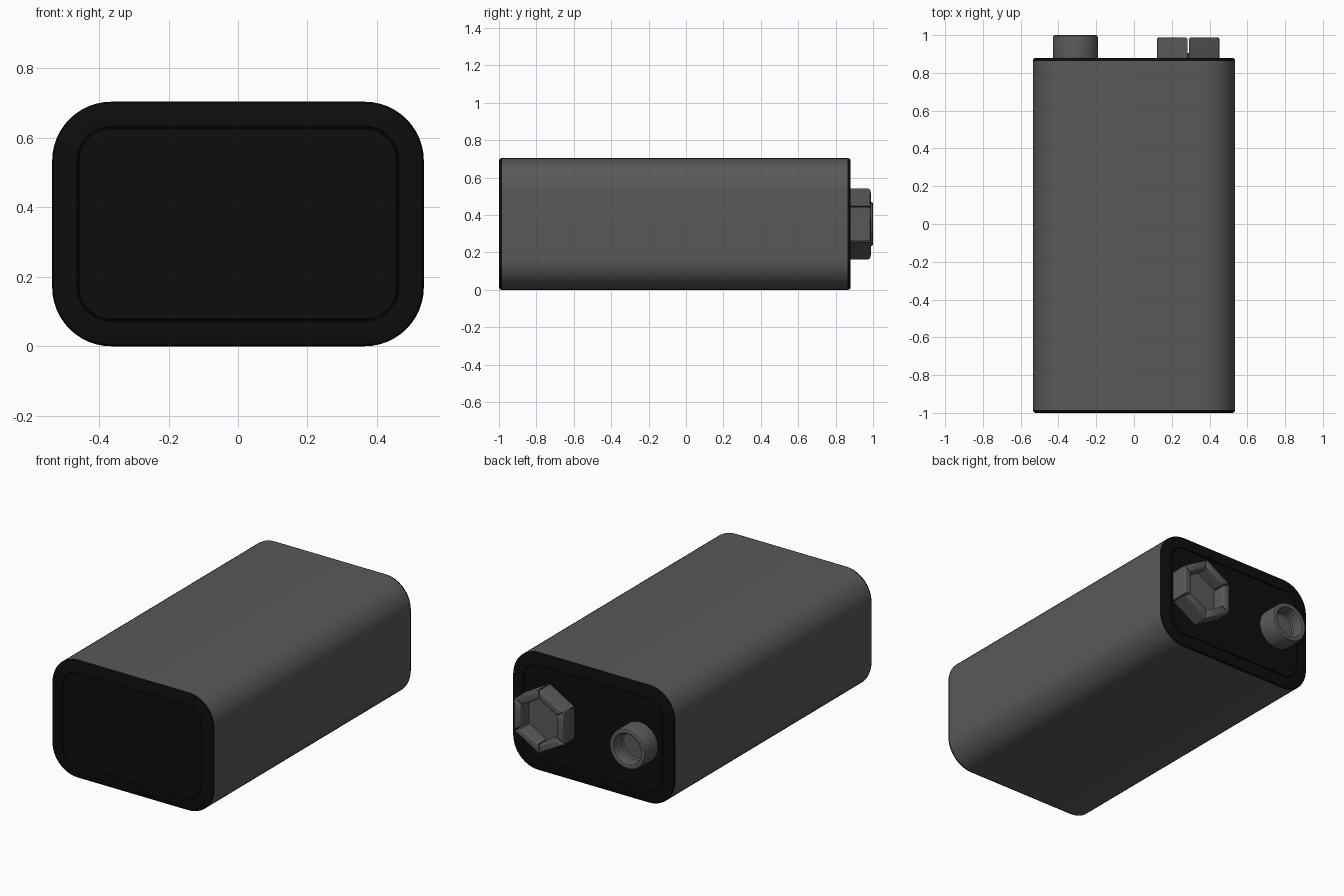
import bpy, bmesh, math
from mathutils import Vector

if "Cube" in bpy.data.objects:
    bpy.data.objects.remove(bpy.data.objects["Cube"])

MID = 0.352  # height of the body axis


def material(name, value):
    m = bpy.data.materials.new(name)
    m.diffuse_color = (value, value, value, 1)
    m.use_nodes = True
    m.node_tree.nodes["Principled BSDF"].inputs["Base Color"].default_value = m.diffuse_color
    return m


grey = material("dark grey", 0.1)
black = material("black", 0.004)


def finish(name, bm, mats, angle=35):
    bmesh.ops.recalc_face_normals(bm, faces=bm.faces)
    me = bpy.data.meshes.new(name)
    bm.to_mesh(me)
    bm.free()
    ob = bpy.data.objects.new(name, me)
    bpy.context.collection.objects.link(ob)
    for m in mats:
        me.materials.append(m)
    bpy.ops.object.select_all(action='DESELECT')
    ob.select_set(True)
    bpy.context.view_layer.objects.active = ob
    bpy.ops.object.shade_smooth_by_angle(angle=math.radians(angle))
    return ob


def rounded_rect(y, inset, steps=12):
    """Rounded rectangle outline of the body, shrunk by inset."""
    r, cx, cz = 0.17 - inset, 0.535 - 0.17, MID - 0.17
    pts = []
    for k, (sx, sz) in enumerate([(1, 1), (-1, 1), (-1, -1), (1, -1)]):
        for i in range(steps + 1):
            a = math.pi / 2 * (k + i / steps)
            pts.append((sx * cx + r * math.cos(a), y, MID + sz * cz + r * math.sin(a)))
    return pts


def circle(y, r, cx, n=48):
    return [(cx + r * math.cos(2 * math.pi * i / n), y,
             MID + r * math.sin(2 * math.pi * i / n)) for i in range(n)]


def loft(name, rings, mats, black_bands=lambda i: False):
    """Skin a list of outlines and close both ends."""
    bm = bmesh.new()
    loops = [[bm.verts.new(p) for p in ring] for ring in rings]
    n = len(loops[0])
    for i, (a, b) in enumerate(zip(loops, loops[1:])):
        for j in range(n):
            f = bm.faces.new((a[j], a[(j + 1) % n], b[(j + 1) % n], b[j]))
            f.material_index = int(black_bands(i))
    for ring in (loops[0], loops[-1]):
        bm.faces.new(ring).material_index = int(black_bands(-1))
    return finish(name, bm, mats)


# Body: grey sleeve with rounded black ends and a thin groove in each end
half = [(0.0, 0.078), (0.006, 0.076), (0.006, 0.073), (0.0, 0.071),
        (0.0, 0.012), (0.004, 0.004), (0.012, 0.0), (0.016, 0.0)]
front = [rounded_rect(-1 + d, s) for d, s in half]
back = [rounded_rect(0.88 - d, s) for d, s in reversed(half)]
sleeve_band = len(half) - 1
loft("battery_body", front + back, [grey, black], lambda i: i != sleeve_band)

# Round terminal: hollow cup with a rolled rim
cup = [(0.875, 0.12), (0.985, 0.12), (0.996, 0.116), (1.0, 0.109), (1.0, 0.100),
       (0.996, 0.092), (0.985, 0.088), (0.925, 0.088), (0.918, 0.080)]
loft("round_terminal", [circle(y, r, -0.31) for y, r in cup], [grey])

# Hexagonal terminal: floor plate and six separate bevelled petals
HX = 0.287
loft("hex_terminal_floor",
     [[(HX + 0.15 * math.sin(math.pi / 3 * i), y, MID + 0.15 * math.cos(math.pi / 3 * i))
       for i in range(6)] for y in (0.875, 0.905)], [grey])

outer, inner, gap = 0.165, 0.118, 0.004
t = math.tan(math.pi / 6)
for k in range(6):
    a = math.pi / 3 * k
    along = Vector((math.cos(a), 0, math.sin(a)))
    side = Vector((-math.sin(a), 0, math.cos(a)))
    bm = bmesh.new()
    low, high = [[bm.verts.new(Vector((HX, y, MID)) + along * r + side * s * (r * t - gap))
                  for r, s in ((outer, -1), (outer, 1), (inner, 1), (inner, -1))]
                 for y in (0.875, 0.988)]
    bm.faces.new(low)
    bm.faces.new(high)
    for j in range(4):
        bm.faces.new((low[j], low[(j + 1) % 4], high[(j + 1) % 4], high[j]))
    # round the exposed rim
    rim = [e for e in bm.edges if all(v.co.y > 0.95 for v in e.verts)]
    bmesh.ops.bevel(bm, geom=rim, offset=0.012, segments=3, affect='EDGES', profile=0.5)
    finish("hex_terminal_petal_%d" % (k + 1), bm, [grey])
